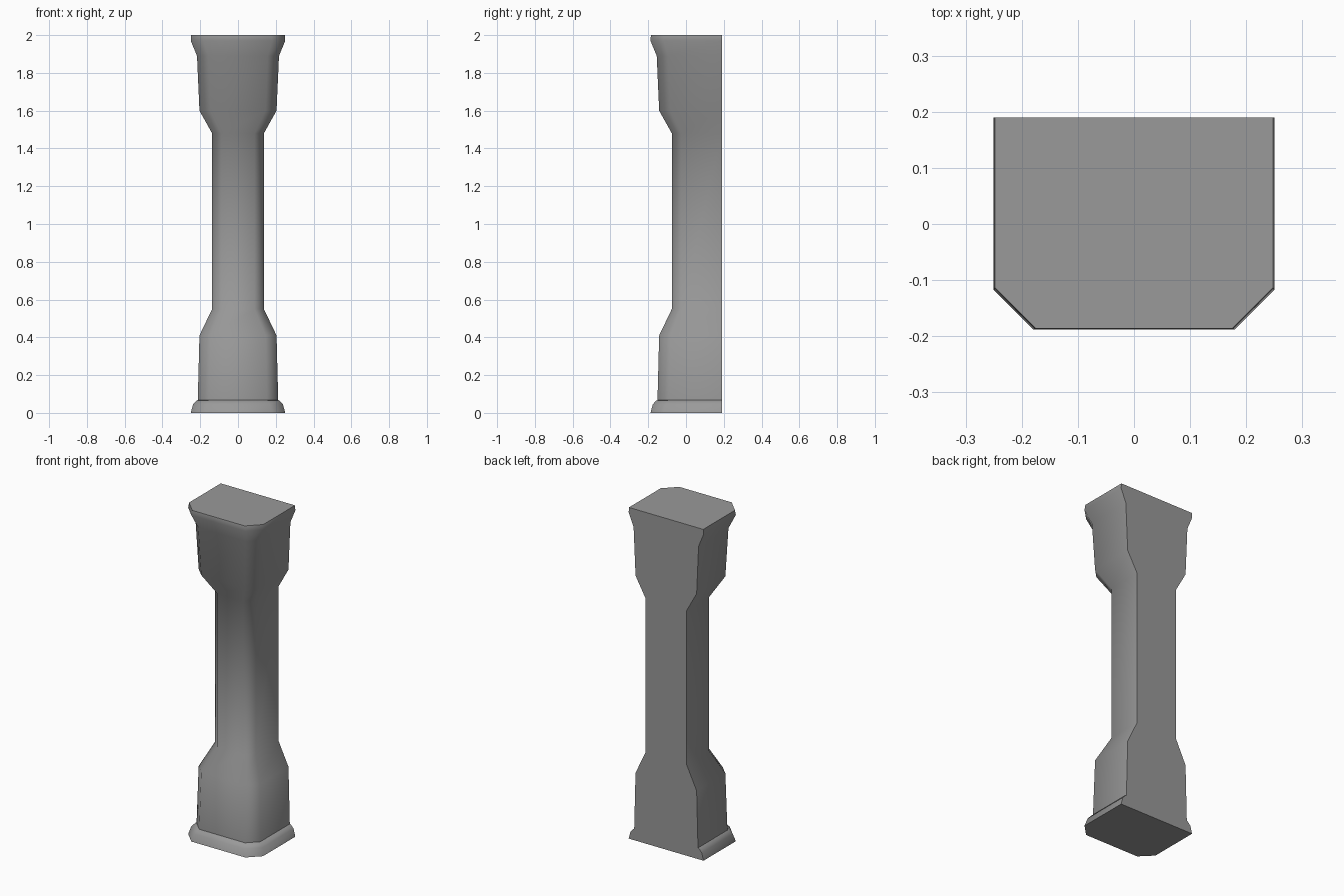
import bpy
import bmesh
import math

cube = bpy.data.objects.get("Cube")
if cube:
    bpy.data.objects.remove(cube, do_unlink=True)

BACK = 0.19
FRONT_OFFSET = 0.062

# One plain stone colour
stone = bpy.data.materials.new("grey stone")
stone.use_nodes = True
colour = (0.32, 0.32, 0.32, 1)
stone.diffuse_color = colour
stone.node_tree.nodes["Principled BSDF"].inputs["Base Color"].default_value = colour

# Silhouette: height, half width, corner chamfer
profile = [
    (0.0, 0.25, 0.07), (0.045, 0.238, 0.07), (0.065, 0.22, 0.062),
    (0.067, 0.213, 0.06), (0.41, 0.204, 0.058), (0.55, 0.137, 0.05),
    (1.48, 0.137, 0.05), (1.60, 0.204, 0.058), (1.89, 0.217, 0.06),
    (1.97, 0.25, 0.07), (2.0, 0.248, 0.073),
]


def section(bm, z, w, c):
    """Half-column outline: flat back, two chamfered front corners."""
    front = FRONT_OFFSET - w
    outline = [(-w, BACK), (-w, front + c), (-w + c, front),
               (w - c, front), (w, front + c), (w, BACK)]
    return [bm.verts.new((x, y, z)) for x, y in outline]


# Wall column: sections lofted from plinth to capital
bm = bmesh.new()
rings = [section(bm, *row) for row in profile]
for low, high in zip(rings, rings[1:]):
    for i in range(5):
        bm.faces.new((low[i], low[i + 1], high[i + 1], high[i]))
bm.faces.new(list(reversed(rings[0])))
bm.faces.new(rings[-1])

# Single flat back
bm.faces.new([r[0] for r in rings] + [r[-1] for r in reversed(rings)])
bmesh.ops.recalc_face_normals(bm, faces=bm.faces)

mesh = bpy.data.meshes.new("wall_column")
bm.to_mesh(mesh)
bm.free()
mesh.materials.append(stone)
column = bpy.data.objects.new("wall_column", mesh)
bpy.context.collection.objects.link(column)

# Soft corners, crisp ends and back edges
bpy.ops.object.select_all(action="DESELECT")
column.select_set(True)
bpy.context.view_layer.objects.active = column
bpy.ops.object.shade_smooth_by_angle(angle=math.radians(50))
